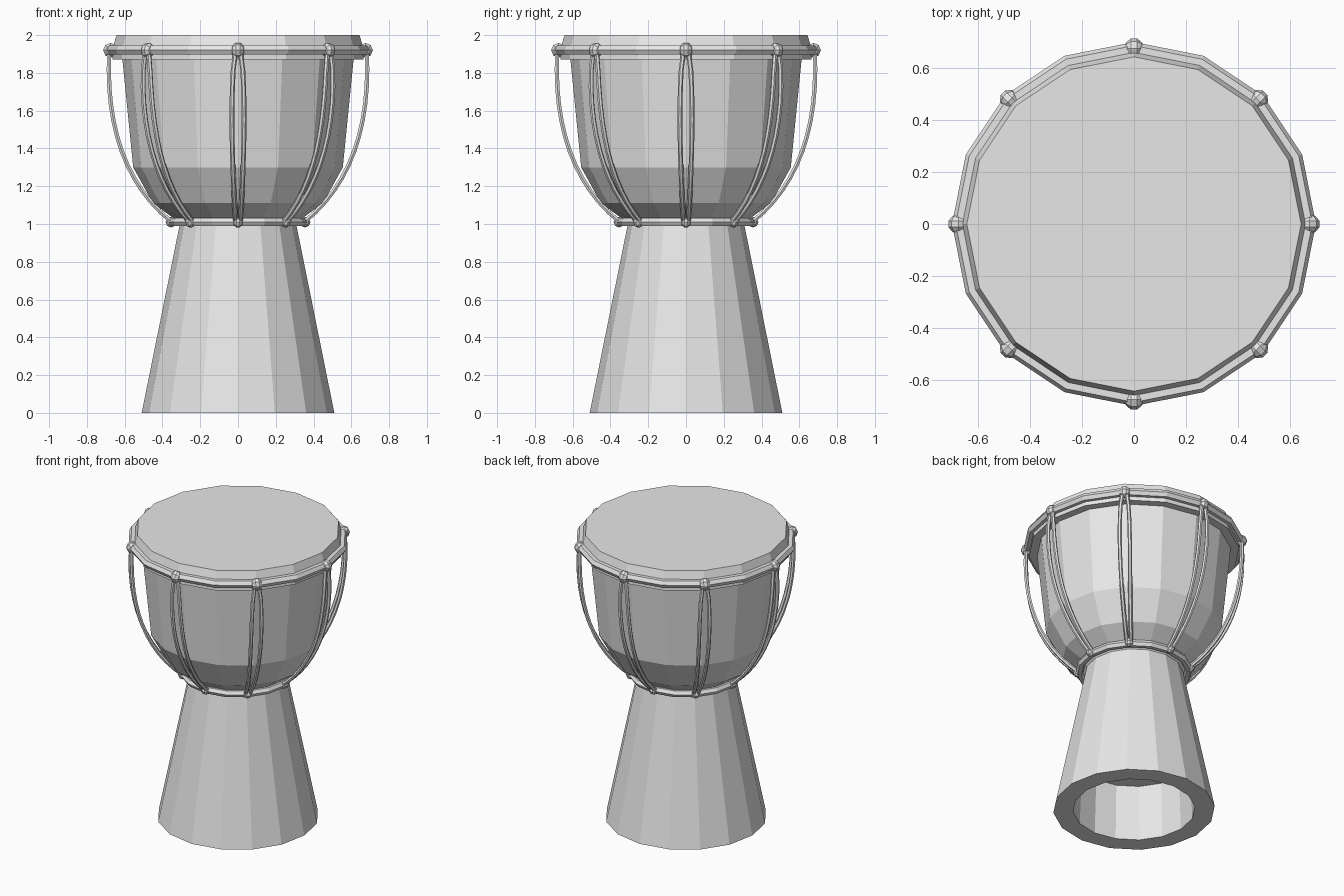
import bpy
import bmesh
from math import cos, sin, pi
from mathutils import Vector, Matrix

cube = bpy.data.objects.get("Cube")
if cube:
    bpy.data.objects.remove(cube, do_unlink=True)

SIDES = 16
ROPES = 8

grey = bpy.data.materials.new("plain_grey")
grey.use_nodes = True
grey.diffuse_color = (0.8, 0.8, 0.8, 1)
grey.node_tree.nodes["Principled BSDF"].inputs["Base Color"].default_value = (0.8, 0.8, 0.8, 1)


def finish(name, bm):
    bmesh.ops.recalc_face_normals(bm, faces=bm.faces)
    mesh = bpy.data.meshes.new(name)
    bm.to_mesh(mesh)
    bm.free()
    mesh.materials.append(grey)
    obj = bpy.data.objects.new(name, mesh)
    bpy.context.collection.objects.link(obj)
    return obj


def loft(bm, loops, closed=False):
    """Skin consecutive rings of points; cap the ends unless closed."""
    rings = [[bm.verts.new(p) for p in loop] for loop in loops]
    pairs = list(zip(rings, rings[1:]))
    if closed:
        pairs.append((rings[-1], rings[0]))
    else:
        bm.faces.new(rings[0])
        bm.faces.new(rings[-1])
    for a, b in pairs:
        n = len(a)
        for i in range(n):
            j = (i + 1) % n
            bm.faces.new((a[i], a[j], b[j], b[i]))


def circle(r, z):
    return [(r * cos(2 * pi * i / SIDES), r * sin(2 * pi * i / SIDES), z) for i in range(SIDES)]


def lathe(name, profile, closed=False):
    bm = bmesh.new()
    loft(bm, [circle(r, z) for r, z in profile], closed)
    return finish(name, bm)


def hoop(name, radius, z, thick):
    section = [(radius + thick * cos(k * pi / 3), z + thick * sin(k * pi / 3)) for k in range(6)]
    return lathe(name, section, closed=True)


def knot(name, angle, radius, z, size):
    # Faceted bead whose axis follows the hoop
    bm = bmesh.new()
    place = (Matrix.Rotation(angle, 4, 'Z') @ Matrix.Translation((radius, 0, z))
             @ Matrix.Rotation(pi / 2, 4, 'X') @ Matrix.Diagonal((size, size, size * 0.9, 1)))
    bmesh.ops.create_uvsphere(bm, u_segments=8, v_segments=5, radius=1, matrix=place)
    return finish(name, bm)


def bezier(points, t):
    pts = [Vector(p) for p in points]
    while len(pts) > 1:
        pts = [a.lerp(b, t) for a, b in zip(pts, pts[1:])]
    return pts[0]


def strand(bm, angle, side, steps=12, thick=0.013):
    # Bowed cord lying in a radial plane, nudged sideways
    spin = Matrix.Rotation(angle, 3, 'Z')
    ctrl = [(0.682, 0, 1.91), (0.70, 0, 1.52), (0.60, 0, 1.21), (0.35, 0, 1.01)]
    path = [bezier(ctrl, k / steps) for k in range(steps + 1)]
    loops = []
    for k, p in enumerate(path):
        t = k / steps
        tangent = (path[min(k + 1, steps)] - path[max(k - 1, 0)]).normalized()
        across = Vector((0, 1, 0))
        out = across.cross(tangent)
        offset = side * (0.013 + 0.019 * sin(pi * t ** 0.6))
        loops.append([spin @ (p + across * (offset + thick * cos(a)) + out * thick * sin(a))
                      for a in (j * pi / 3 for j in range(6))])
    loft(bm, loops)


# Wooden shell: hollow foot flaring down, bowl flaring up
lathe("shell", [(0.37, 0.38), (0.385, 0), (0.51, 0), (0.31, 0.99), (0.34, 1.03),
                (0.45, 1.11), (0.555, 1.30), (0.613, 1.88)])

# Stretched skin folded over the rim
lathe("drum_head", [(0.60, 1.87), (0.665, 1.87), (0.662, 1.94), (0.643, 2.0)])

# Hoops
hoop("upper_hoop", 0.672, 1.922, 0.028)
hoop("lower_hoop", 0.345, 1.01, 0.025)

# Paired tension cords with a knot at each end
for i in range(ROPES):
    angle = i * 2 * pi / ROPES
    knot(f"upper_knot_{i + 1}", angle, 0.675, 1.92, 0.041)
    knot(f"lower_knot_{i + 1}", angle, 0.355, 1.01, 0.03)
    bm = bmesh.new()
    for side in (-1, 1):
        strand(bm, angle, side)
    finish(f"tension_cord_{i + 1}", bm)
